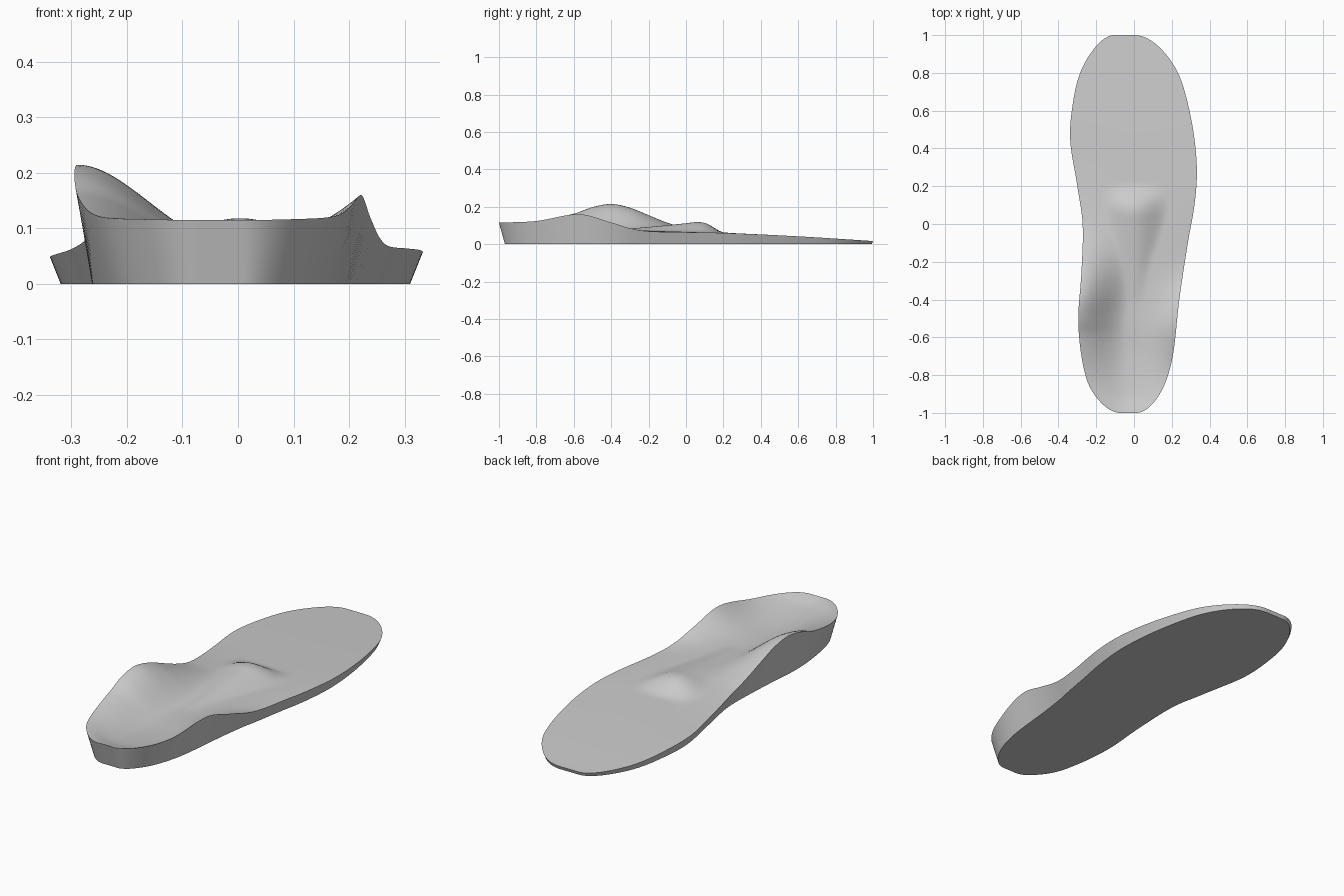
import bpy, bmesh, math
from mathutils import Vector

if "Cube" in bpy.data.objects:
    bpy.data.objects.remove(bpy.data.objects["Cube"])

# Profiles along the length, heel (-1) to toe (1)
LEFT_EDGE = [(-1, -.07), (-.95, -.17), (-.85, -.24), (-.7, -.278), (-.5, -.295), (-.25, -.278),
             (0, -.272), (.2, -.3), (.45, -.338), (.65, -.322), (.8, -.285), (.93, -.21), (1, -.1)]
RIGHT_EDGE = [(-1, .01), (-.95, .1), (-.85, .162), (-.7, .205), (-.4, .24), (-.1, .285),
              (.1, .32), (.27, .333), (.45, .32), (.65, .282), (.8, .233), (.92, .15), (1, 0)]
LEFT_RIM = [(-1, .115), (-.8, .124), (-.6, .163), (-.5, .198), (-.4, .215), (-.3, .195),
            (-.2, .155), (-.1, .115), (0, .086), (.2, .063), (.6, .042), (1, .017)]
RIGHT_RIM = [(-1, .115), (-.8, .124), (-.57, .16), (-.4, .116), (-.3, .085), (-.2, .069),
             (0, .064), (.2, .06), (.6, .042), (1, .017)]
CENTRE = [(-1, .115), (-.9, .09), (-.7, .073), (-.5, .074), (-.2, .074), (.2, .061),
          (.6, .042), (1, .017)]
PAD_RISE = [(-.4, 0), (-.2, .018), (0, .043), (.06, .052), (.11, .046), (.21, 0), (1, 0)]
PAD_WIDTH = [(-1, .06), (-.3, .07), (.1, .18), (1, .18)]


def curve(points, t, key=lambda v: v):
    """Smooth interpolation through a list of (position, value) points."""
    p = [(key(a), b) for a, b in points]
    t = min(max(t, p[0][0]), p[-1][0])
    i = next(k for k in range(len(p) - 1) if t <= p[k + 1][0])

    def slope(k):
        a, b = p[max(k - 1, 0)], p[min(k + 1, len(p) - 1)]
        return (b[1] - a[1]) / (b[0] - a[0])

    (x0, y0), (x1, y1) = p[i], p[i + 1]
    h = x1 - x0
    s = (t - x0) / h
    return ((1 + 2 * s) * (1 - s) ** 2 * y0 + s * (1 - s) ** 2 * h * slope(i)
            + s * s * (3 - 2 * s) * y1 + s * s * (s - 1) * h * slope(i + 1))


def surface_height(x, y, u):
    """Dished foot bed with raised side walls and a forefoot pad."""
    base = curve(CENTRE, y)
    s = abs(u)
    if u < 0:
        z = base + (curve(LEFT_RIM, y) - base) * s * s * (3 - 2 * s)
    else:
        z = base + (curve(RIGHT_RIM, y) - base) * s ** 2.5
    d = min(abs(x - .005) / curve(PAD_WIDTH, y), 1)
    return z + max(curve(PAD_RISE, y), 0) * (1 - d * d) ** 2


# Top surface
ROWS, COLS = 140, 48
bm = bmesh.new()
grid = []
for r in range(ROWS + 1):
    theta = (r / ROWS - .5) * math.pi
    y = math.sin(theta)
    left = curve(LEFT_EDGE, theta, math.asin)
    right = curve(RIGHT_EDGE, theta, math.asin)
    row = []
    for c in range(COLS + 1):
        u = 2 * c / COLS - 1
        x = left + (right - left) * (u + 1) / 2
        row.append(bm.verts.new((x, y, surface_height(x, y, u))))
    grid.append(row)
for a, b in zip(grid, grid[1:]):
    for c in range(COLS):
        bm.faces.new((a[c], a[c + 1], b[c + 1], b[c]))

# Side wall tapering in to a flat underside
rim = (grid[0][:-1] + [row[-1] for row in grid[:-1]]
       + grid[-1][:0:-1] + [row[0] for row in grid[:0:-1]])
floor = []
for i, v in enumerate(rim):
    along = rim[(i + 1) % len(rim)].co - rim[i - 1].co
    outward = Vector((along.y, -along.x, 0)).normalized()
    spot = v.co - outward * min(.032, v.co.z * .4)
    floor.append(bm.verts.new((spot.x, spot.y, 0)))
for i in range(len(rim)):
    j = (i + 1) % len(rim)
    bm.faces.new((rim[j], rim[i], floor[i], floor[j]))
bm.faces.new(floor[::-1])
bmesh.ops.recalc_face_normals(bm, faces=bm.faces)

mesh = bpy.data.meshes.new("insole")
bm.to_mesh(mesh)
bm.free()
insole = bpy.data.objects.new("insole", mesh)
bpy.context.collection.objects.link(insole)

# Plain grey material
grey = bpy.data.materials.new("light grey")
grey.use_nodes = True
colour = (.6, .6, .6, 1)
grey.diffuse_color = colour
grey.node_tree.nodes["Principled BSDF"].inputs["Base Color"].default_value = colour
mesh.materials.append(grey)

# Smooth shading with a crisp rim
bpy.context.view_layer.objects.active = insole
insole.select_set(True)
bpy.ops.object.shade_smooth_by_angle(angle=math.radians(35))
